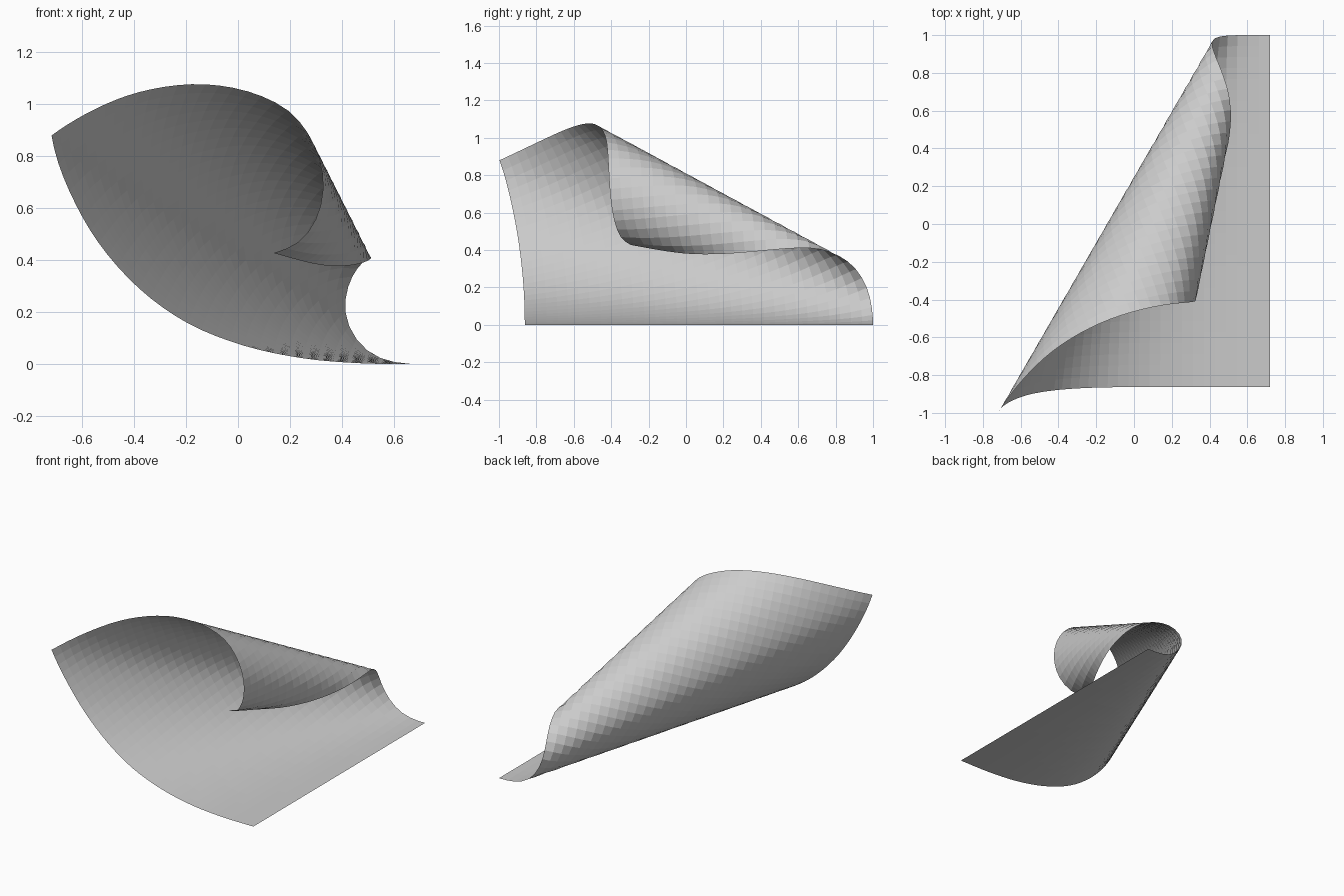
import bpy, bmesh
from math import atan2, hypot
from mathutils import Vector

if "Cube" in bpy.data.objects:
    bpy.data.objects.remove(bpy.data.objects["Cube"])

# A square sheet rolled into a cone: all rulings pass through one apex
APEX = Vector((0.72, 1.5, 0))
SIDE, Y0, Y1, N = 1.87, -0.862, 1.0, 32

# Spiral section of the cone at unit distance from the apex (x, z)
SECTION = [(0, 0), (-.1, .001), (-.2, .0095), (-.305, .033), (-.389, .068),
           (-.4716, .1305), (-.547, .2365), (-.576, .348), (-.521, .484),
           (-.4395, .533), (-.348, .537), (-.270, .504), (-.224, .443),
           (-.206, .3655), (-.221, .300), (-.254, .260), (-.329, .237),
           (-.42, .235)]


def smooth(points, steps=24):
    """Spline through the points, spaced by chord length."""
    p = [Vector(q) for q in points]
    t = [0.0]
    for a, b in zip(p, p[1:]):
        t.append(t[-1] + (b - a).length)
    last = len(p) - 1
    m = []
    for i in range(len(p)):
        if i in (0, last):
            j = min(i, last - 1)
            m.append((p[j + 1] - p[j]) / (t[j + 1] - t[j]))
        else:
            h0, h1 = t[i] - t[i - 1], t[i + 1] - t[i]
            d0, d1 = (p[i] - p[i - 1]) / h0, (p[i + 1] - p[i]) / h1
            m.append((d0 * h1 + d1 * h0) / (h0 + h1))
    out = []
    for i in range(last):
        h = t[i + 1] - t[i]
        for k in range(steps):
            s = k / steps
            out.append(p[i] * (2*s**3 - 3*s*s + 1) + m[i] * (h * (s**3 - 2*s*s + s))
                       + p[i + 1] * (3*s*s - 2*s**3) + m[i + 1] * (h * (s**3 - s*s)))
    return out + [p[-1]]


# Ruling directions with the angle each one has in the flat sheet
dirs = [Vector((q.x, -1, q.y)).normalized() for q in smooth(SECTION)]
angles = [0.0]
for a, b in zip(dirs, dirs[1:]):
    angles.append(angles[-1] + (b - a).length)


def ruling(phi):
    i = 0
    while i < len(angles) - 2 and angles[i + 1] < phi:
        i += 1
    f = (phi - angles[i]) / (angles[i + 1] - angles[i])
    return dirs[i].lerp(dirs[i + 1], f).normalized()


# Rolled sheet
bm = bmesh.new()
grid = []
for i in range(N + 1):
    s = SIDE * i / N
    row = []
    for j in range(N + 1):
        d = APEX.y - (Y0 + (Y1 - Y0) * j / N)
        row.append(bm.verts.new(APEX + ruling(atan2(s, d)) * hypot(s, d)))
    grid.append(row)
for i in range(N):
    for j in range(N):
        bm.faces.new((grid[i][j], grid[i][j + 1], grid[i + 1][j + 1], grid[i + 1][j]))
bmesh.ops.recalc_face_normals(bm, faces=bm.faces)
mesh = bpy.data.meshes.new("curled_sheet")
bm.to_mesh(mesh)
bm.free()
bpy.context.collection.objects.link(bpy.data.objects.new("curled_sheet", mesh))
